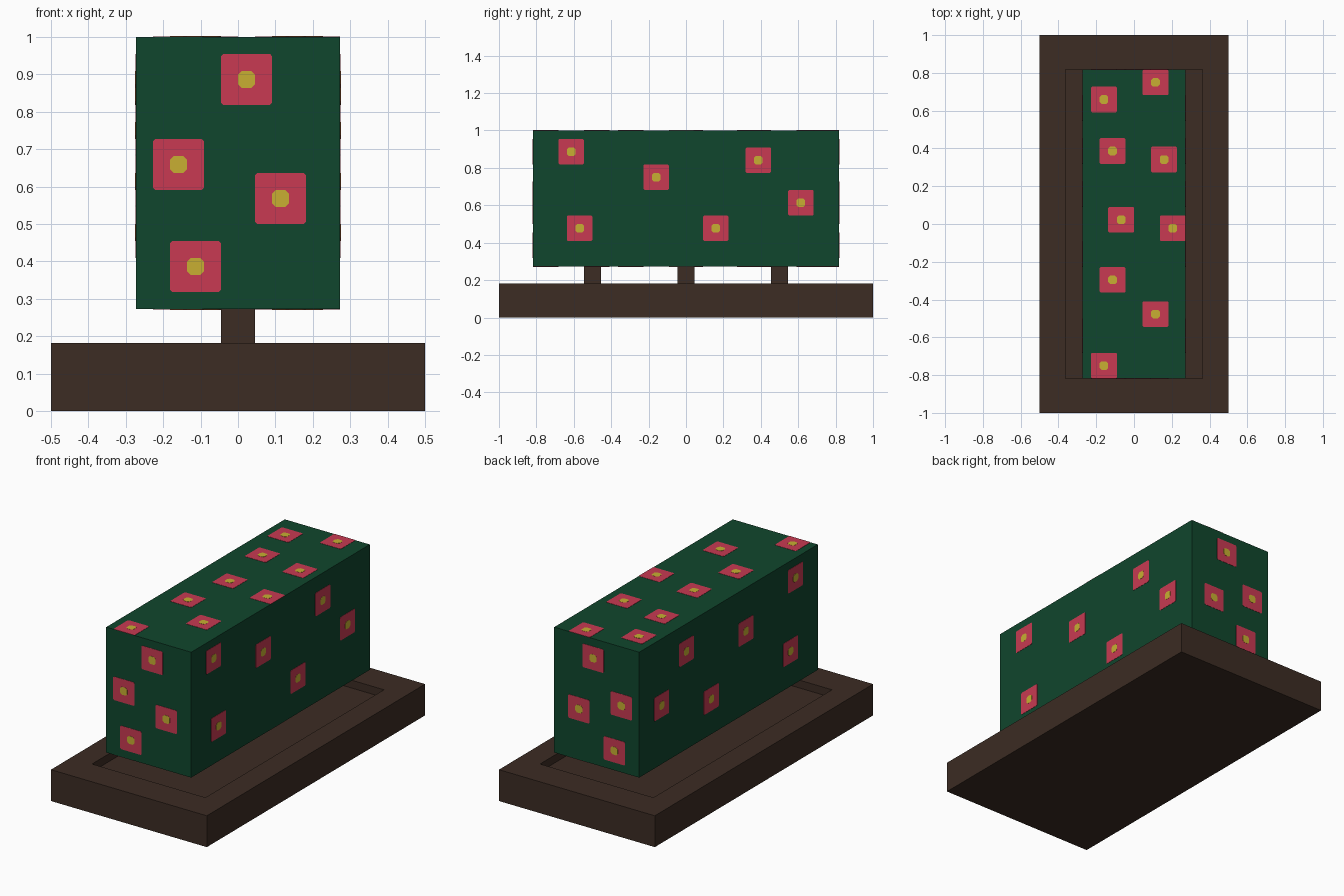
import bpy, bmesh
from mathutils import Matrix, Vector

if "Cube" in bpy.data.objects:
    bpy.data.objects.remove(bpy.data.objects["Cube"], do_unlink=True)

U = 1 / 22  # grid unit shared by every part


def material(name, rgb):
    m = bpy.data.materials.new(name)
    m.use_nodes = True
    m.diffuse_color = (*rgb, 1)
    m.node_tree.nodes["Principled BSDF"].inputs["Base Color"].default_value = (*rgb, 1)
    return m


WOOD = material("dark_wood", (0.045, 0.025, 0.017))
GREEN = material("leaf_green", (0.005, 0.061, 0.026))
PINK = material("petal_pink", (0.58, 0.042, 0.085))
YELLOW = material("flower_yellow", (0.58, 0.43, 0.032))


def finish(bm, name, *mats):
    mesh = bpy.data.meshes.new(name)
    bm.to_mesh(mesh)
    bm.free()
    for m in mats:
        mesh.materials.append(m)
    ob = bpy.data.objects.new(name, mesh)
    bpy.context.collection.objects.link(ob)
    return ob


def box(half_x, half_y, z0, z1, y=0):
    """Box in grid units."""
    bm = bmesh.new()
    bmesh.ops.create_cube(bm, size=1)
    bmesh.ops.transform(bm, verts=bm.verts, matrix=Matrix.LocRotScale(
        Vector((0, y, (z0 + z1) / 2)) * U, None,
        Vector((half_x * 2, half_y * 2, z1 - z0)) * U))
    return bm


# Planter base with a sunken bed
bm = box(11, 22, 0, 4)
top = max(bm.faces, key=lambda f: f.calc_center_median().z)
bmesh.ops.inset_individual(bm, faces=[top], thickness=U)
for v in top.verts:
    v.co.x = (8 if v.co.x > 0 else -8) * U
    v.co.y = (18 if v.co.y > 0 else -18) * U
bed = bmesh.ops.extrude_discrete_faces(bm, faces=[top])["faces"][0]
bmesh.ops.translate(bm, verts=bed.verts, vec=(0, 0, -U))
finish(bm, "planter_base", WOOD)

# Trunks
for label, y in (("front", -11), ("middle", 0), ("back", 11)):
    finish(box(1, 1, 3, 6, y), label + "_trunk", WOOD)

# Clipped hedge
finish(box(6, 18, 6, 22), "hedge", GREEN)


def plate(bm, place, a, b, half, cut, depth, index):
    """Thin square with clipped corners, lying on one hedge side."""
    k = half - cut
    outline = [(-half, -k), (-k, -half), (k, -half), (half, -k),
               (half, k), (k, half), (-k, half), (-half, k)]
    rings = [[bm.verts.new(place(a + p, b + q, d)) for p, q in outline]
             for d in (0, depth)]
    faces = [bm.faces.new(r) for r in rings]
    for i in range(8):
        j = (i + 1) % 8
        faces.append(bm.faces.new((rings[0][i], rings[0][j], rings[1][j], rings[1][i])))
    for f in faces:
        f.material_index = index


def flowers(name, place, spots):
    bm = bmesh.new()
    for a, b in spots:
        plate(bm, place, a, b, 1.5, 0.12, 0.03, 0)
        plate(bm, place, a, b, 0.5, 0.22, 0.05, 1)
    bmesh.ops.recalc_face_normals(bm, faces=bm.faces)
    finish(bm, name, PINK, YELLOW)


# Flower centres; opposite sides share the same layout
END = [(0.5, 19.5), (-3.5, 14.5), (2.5, 12.5), (-2.5, 8.5)]
SIDE = [(-13.5, 19.5), (-12.5, 10.5), (-3.5, 16.5), (3.5, 10.5), (8.5, 18.5), (13.5, 13.5)]
TOP = [(-3.5, 14.5), (2.5, 16.5), (-2.5, 8.5), (3.5, 7.5), (-1.5, 0.5),
       (4.5, -0.5), (-2.5, -6.5), (2.5, -10.5), (-3.5, -16.5)]

for s, end, side, cap in ((-1, "front", "right", "bottom"), (1, "back", "left", "top")):
    flowers(end + "_flowers", lambda a, b, d: Vector((a, s * (18 + d), b)) * U, END)
    flowers(side + "_flowers", lambda a, b, d: Vector((s * (6 + d), a, b)) * U, SIDE)
    flowers(cap + "_flowers", lambda a, b, d: Vector((a, b, 14 + s * (8 + d))) * U, TOP)
